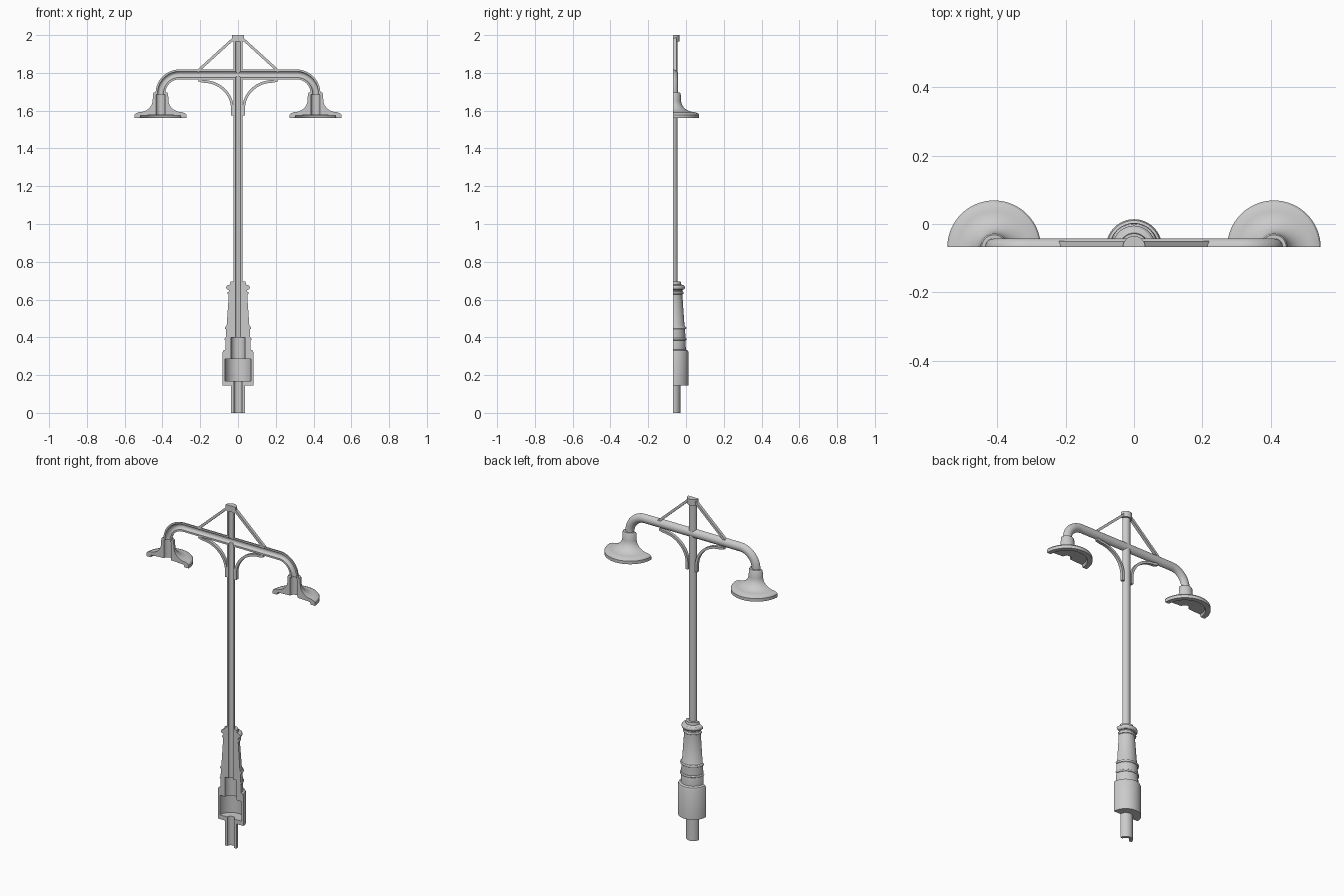
import bpy, bmesh
from math import pi, sin, cos
from mathutils import Vector

if "Cube" in bpy.data.objects:
    bpy.data.objects.remove(bpy.data.objects["Cube"])

CUT = -0.068          # plane of the lengthwise section
ARM_Z, LAMP_X, BEND = 1.792, 0.41, 0.1

metal = bpy.data.materials.new("grey metal")
metal.use_nodes = True
grey = (0.6, 0.6, 0.6, 1)
metal.diffuse_color = grey
metal.node_tree.nodes["Principled BSDF"].inputs["Base Color"].default_value = grey


def finish(name, bm):
    bmesh.ops.remove_doubles(bm, verts=bm.verts, dist=0.00001)
    bmesh.ops.recalc_face_normals(bm, faces=bm.faces)
    mesh = bpy.data.meshes.new(name)
    bm.to_mesh(mesh)
    bm.free()
    mesh.materials.append(metal)
    obj = bpy.data.objects.new(name, mesh)
    bpy.context.collection.objects.link(obj)
    return obj


def skin(name, rings):
    """Join closed rings of points into a capped solid."""
    bm = bmesh.new()
    rows = [[bm.verts.new(p) for p in ring] for ring in rings]
    n = len(rows[0])
    for a, b in zip(rows, rows[1:]):
        for i in range(n):
            j = (i + 1) % n
            bm.faces.new((a[i], a[j], b[j], b[i]))
    bm.faces.new(rows[0])
    bm.faces.new(rows[-1])
    return finish(name, bm)


def half_turn(name, profile, x=0, steps=32):
    """Revolve a closed (radius, z) profile through the rear half circle."""
    angles = [pi * i / steps for i in range(steps + 1)]
    return skin(name, [[(x + r * cos(a), CUT + r * sin(a), z) for r, z in profile]
                       for a in angles])


def sweep(name, path, section):
    """Carry an (in-plane offset, depth) section along an (x, z) path."""
    pts = [Vector(p) for p in path]
    rings = []
    for i, p in enumerate(pts):
        t = (pts[min(i + 1, len(pts) - 1)] - pts[max(i - 1, 0)]).normalized()
        rings.append([(p.x - t.y * n, CUT + d, p.y + t.x * n) for n, d in section])
    return skin(name, rings)


def arc(cx, cz, rx, rz, start, end, steps=16):
    angles = [start + (end - start) * i / steps for i in range(steps + 1)]
    return [(cx + rx * cos(a), cz + rz * sin(a)) for a in angles]


def drill(obj, radius, depth, location, rotation):
    """Cut a round bore through an object."""
    bpy.ops.mesh.primitive_cylinder_add(vertices=48, radius=radius, depth=depth,
                                        location=location, rotation=rotation)
    cutter = bpy.context.object
    cutter.hide_render = True
    mod = obj.modifiers.new("bore", 'BOOLEAN')
    mod.operation, mod.solver, mod.object = 'DIFFERENCE', 'EXACT', cutter
    bpy.context.view_layer.objects.active = obj
    bpy.ops.object.modifier_apply(modifier=mod.name)
    bpy.data.objects.remove(cutter)


def bead(r, z, size):
    """Rounded ring on a profile, listed downwards."""
    return arc(r, z, size, size, pi / 2, -pi / 2, 6)


parts = []

# Cast base with its stepped inner chamber and the foot pipe
outer = ([(0.023, 0.695), (0.04, 0.695), (0.042, 0.68)]
         + bead(0.05, 0.664, 0.013) + [(0.048, 0.648)]
         + bead(0.049, 0.635, 0.007) + [(0.049, 0.62), (0.06, 0.462)]
         + bead(0.063, 0.45, 0.007) + [(0.063, 0.44), (0.065, 0.4)]
         + bead(0.065, 0.39, 0.006)
         + [(0.066, 0.38), (0.067, 0.335), (0.078, 0.33), (0.082, 0.32),
            (0.082, 0.145), (0.038, 0.145), (0.038, 0)])
inner = [(0.022, 0), (0.022, 0.17), (0.07, 0.17), (0.07, 0.285),
         (0.037, 0.285), (0.037, 0.4), (0.023, 0.4)]
parts.append(half_turn("base", outer + inner))

# Hollow pole and its cap
pole = half_turn("pole", [(0.014, 0.4), (0.024, 0.4), (0.024, 1.97), (0.014, 1.97)])
parts.append(pole)
parts.append(half_turn("pole_cap", [(0, 1.965), (0.033, 1.965), (0.033, 2), (0, 2)]))

# Hollow cross arm, bent down at both ends
path = ([(-LAMP_X, 1.685)]
        + arc(BEND - LAMP_X, ARM_Z - BEND, BEND, BEND, pi, pi / 2)
        + arc(LAMP_X - BEND, ARM_Z - BEND, BEND, BEND, pi / 2, 0)
        + [(LAMP_X, 1.685)])
half_ring = arc(0, 0, 0.026, 0.026, 0, pi) + arc(0, 0, 0.016, 0.016, pi, 0)
arm = sweep("cross_arm", path, half_ring)
parts.append(arm)

# Open the two bores into each other where pole and arm cross
drill(pole, 0.0159, 0.3, (0, CUT, ARM_Z), (0, pi / 2, 0))
drill(arm, 0.0139, 0.3, (0, CUT, ARM_Z), (0, 0, 0))

# Lamp shade: narrow neck flaring to a rimmed disc, hollow underneath
shade = ([(0.024, 1.695), (0.036, 1.695), (0.04, 1.688), (0.042, 1.65)]
         + arc(0.115, 1.655, 0.073, 0.063, pi * 1.05, pi * 1.5, 10)
         + [(0.132, 1.585), (0.137, 1.578), (0.137, 1.56), (0.11, 1.56),
            (0.105, 1.574), (0.024, 1.578)])

for side, sx in (("left", 1), ("right", -1)):
    parts.append(half_turn(side + "_shade", shade, sx * LAMP_X))

    # Straight tie bar from cap to arm
    flat = [(-0.007, 0), (0.007, 0), (0.007, 0.018), (-0.007, 0.018)]
    parts.append(sweep(side + "_tie_bar", [(sx * 0.02, 1.985), (sx * 0.215, 1.808)], flat))

    # Curved bracket under the arm, running down against the pole
    curve = ([(sx * 0.21, 1.762)]
             + [(sx * x, z) for x, z in arc(0.185, 1.61, 0.155, 0.145, pi / 2, pi)]
             + [(sx * 0.03, 1.575)])
    parts.append(sweep(side + "_bracket", curve, flat))

# Smooth round surfaces, keep edges sharp
bpy.ops.object.select_all(action='DESELECT')
for obj in parts:
    obj.select_set(True)
bpy.context.view_layer.objects.active = pole
bpy.ops.object.shade_smooth_by_angle(angle=pi / 6)
